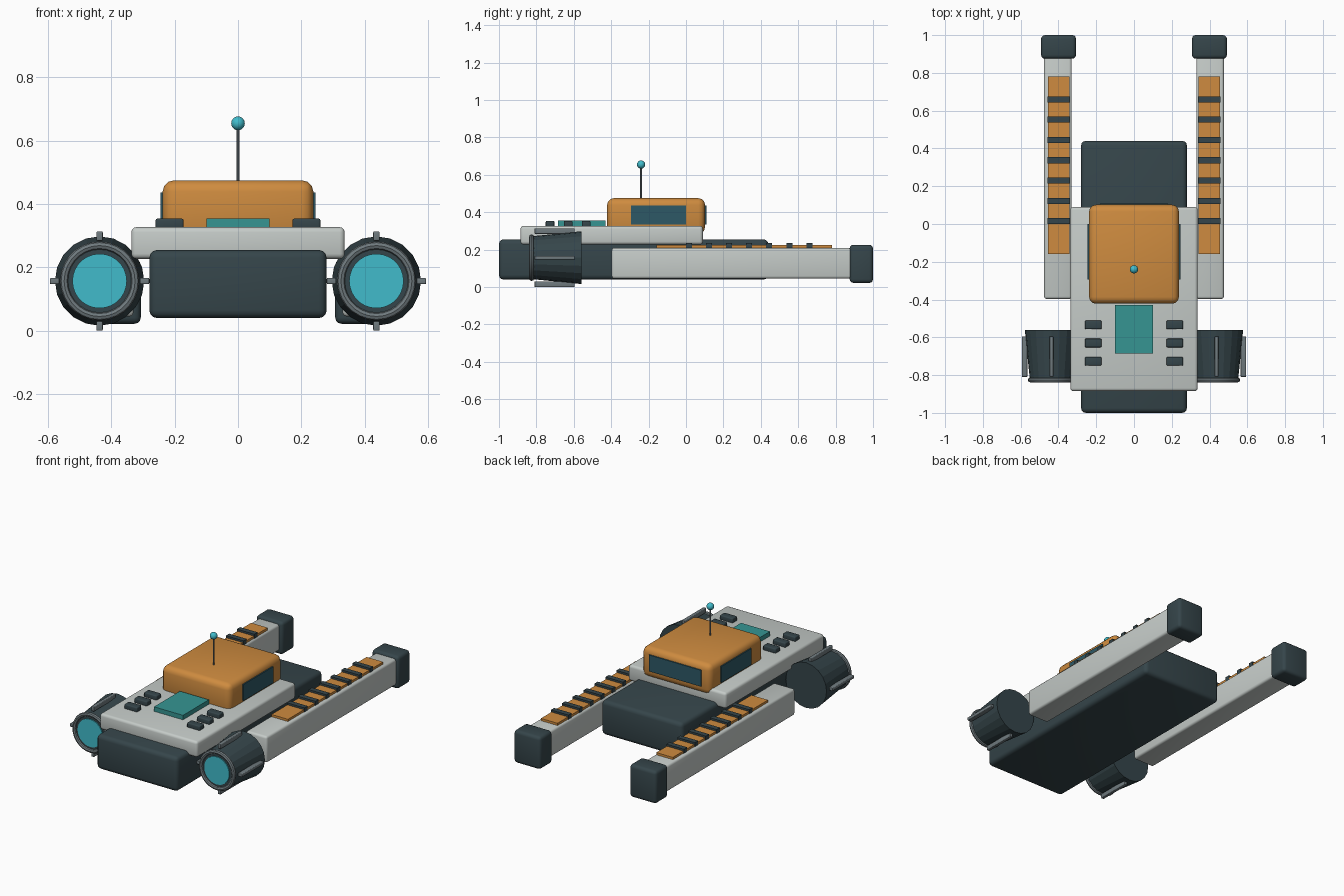
import bpy, bmesh, math
from mathutils import Matrix

if "Cube" in bpy.data.objects:
    bpy.data.objects.remove(bpy.data.objects["Cube"])


def material(name, rgb):
    m = bpy.data.materials.new(name)
    m.diffuse_color = (*rgb, 1)
    m.use_nodes = True
    m.node_tree.nodes["Principled BSDF"].inputs["Base Color"].default_value = m.diffuse_color
    return m


LIGHT = material("light_grey", (0.56, 0.60, 0.58))
DARK = material("dark_slate", (0.036, 0.060, 0.069))
ORANGE = material("orange", (0.62, 0.26, 0.05))
TEAL = material("teal", (0.037, 0.30, 0.29))
CYAN = material("cyan", (0.053, 0.50, 0.60))
GLASS = material("dark_glass", (0.026, 0.098, 0.133))
METAL = material("metal_grey", (0.16, 0.195, 0.21))


def finish(name, bm, mat, smooth=True):
    bmesh.ops.recalc_face_normals(bm, faces=bm.faces)
    me = bpy.data.meshes.new(name)
    bm.to_mesh(me)
    bm.free()
    me.materials.append(mat)
    ob = bpy.data.objects.new(name, me)
    bpy.context.collection.objects.link(ob)
    if smooth:
        bpy.ops.object.select_all(action='DESELECT')
        ob.select_set(True)
        bpy.context.view_layer.objects.active = ob
        bpy.ops.object.shade_smooth_by_angle(angle=math.radians(32))
    return ob


def box(name, x, y, z, mat, bevel=0.0):
    """Box from (min, max) ranges with rounded edges."""
    bm = bmesh.new()
    bmesh.ops.create_cube(bm, size=1)
    for v in bm.verts:
        for i, (a, b) in enumerate((x, y, z)):
            v.co[i] = b if v.co[i] > 0 else a
    if bevel:
        bmesh.ops.bevel(bm, geom=bm.edges[:], offset=bevel, segments=3,
                        profile=0.5, affect='EDGES')
    return finish(name, bm, mat, bool(bevel))


def lathe(name, profile, sides, centre, mat, smooth=False):
    """Spin (radius, y) points around the y axis through the centre (x, z)."""
    bm = bmesh.new()
    rings = []
    for r, y in profile:
        rings.append([bm.verts.new((centre[0] + r * math.cos(math.tau * k / sides), y,
                                    centre[1] + r * math.sin(math.tau * k / sides)))
                      for k in range(sides)])
    for a, b in zip(rings, rings[1:]):
        for k in range(sides):
            j = (k + 1) % sides
            bm.faces.new((a[k], a[j], b[j], b[k]))
    bm.faces.new(rings[0])
    bm.faces.new(rings[-1])
    return finish(name, bm, mat, smooth)


# Hull, deck and cabin
box("lower_hull", (-0.28, 0.28), (-1.0, 0.44), (0.04, 0.255), DARK, 0.025)
box("upper_deck", (-0.337, 0.337), (-0.885, 0.09), (0.227, 0.327), LIGHT, 0.016)
box("cabin", (-0.238, 0.238), (-0.422, 0.102), (0.285, 0.475), ORANGE, 0.036)
box("rear_window", (-0.18, 0.18), (0.10, 0.109), (0.335, 0.437), GLASS)
box("console_panel", (-0.1, 0.1), (-0.685, -0.43), (0.32, 0.355), TEAL)

# Antenna
bm = bmesh.new()
bmesh.ops.create_cone(bm, cap_ends=True, segments=10, radius1=0.005, radius2=0.005,
                      depth=0.18, matrix=Matrix.Translation((0, -0.24, 0.56)))
finish("antenna_rod", bm, METAL)
bm = bmesh.new()
bmesh.ops.create_uvsphere(bm, u_segments=14, v_segments=8, radius=0.022,
                          matrix=Matrix.Translation((0, -0.24, 0.655)))
finish("antenna_ball", bm, CYAN)

for side, s in (("left", -1), ("right", 1)):
    def span(a, b):
        return tuple(sorted((s * a, s * b)))

    box(side + "_window", span(0.236, 0.245), (-0.295, 0.0), (0.335, 0.437), GLASS)

    # Deck buttons
    for i, y in enumerate((-0.534, -0.63, -0.727)):
        box(f"{side}_button_{i}", span(0.172, 0.26), (y - 0.023, y + 0.023),
            (0.32, 0.354), DARK, 0.006)

    # Long rear arm with end cap and ribbed strip
    box(side + "_arm", span(0.33, 0.476), (-0.397, 0.92), (0.045, 0.21), LIGHT, 0.014)
    box(side + "_arm_cap", span(0.307, 0.492), (0.875, 1.0), (0.022, 0.226), DARK, 0.02)
    box(side + "_arm_strip", span(0.341, 0.455), (-0.158, 0.78), (0.2, 0.224), ORANGE)
    for i in range(7):
        y = 0.015 + i * 0.1075
        box(f"{side}_rib_{i}", span(0.338, 0.459), (y - 0.016, y + 0.016),
            (0.2, 0.236), DARK)

    # Round pod: tapered shell, rim, lens and four fins
    cx, cz = s * 0.437, 0.157
    lathe(side + "_pod_shell", [(0.114, -0.828), (0.141, -0.56)], 20, (cx, cz), DARK)
    rim = [(0.112 + 0.013 * math.cos(a), -0.826 + 0.013 * math.sin(a))
           for a in [math.tau * k / 8 for k in range(8)]]
    bm = bmesh.new()
    n = 28
    grid = [[bm.verts.new((cx + r * math.cos(math.tau * k / n), y,
                           cz + r * math.sin(math.tau * k / n))) for r, y in rim]
            for k in range(n)]
    for k in range(n):
        for j in range(8):
            k2, j2 = (k + 1) % n, (j + 1) % 8
            bm.faces.new((grid[k][j], grid[k2][j], grid[k2][j2], grid[k][j2]))
    ob = finish(side + "_pod_rim", bm, METAL)
    ob.data.polygons.foreach_set("use_smooth", [True] * len(ob.data.polygons))
    lathe(side + "_pod_lens", [(0.086, -0.834), (0.086, -0.82)], 28, (cx, cz), CYAN)
    for i, (dx, dz) in enumerate(((1, 0), (-1, 0), (0, 1), (0, -1))):
        px, pz = cx + dx * 0.142, cz + dz * 0.142
        hx, hz = (0.015, 0.01) if dx else (0.01, 0.015)
        box(f"{side}_pod_fin_{i}", (px - hx, px + hx), (-0.81, -0.595),
            (pz - hz, pz + hz), METAL, 0.004)
